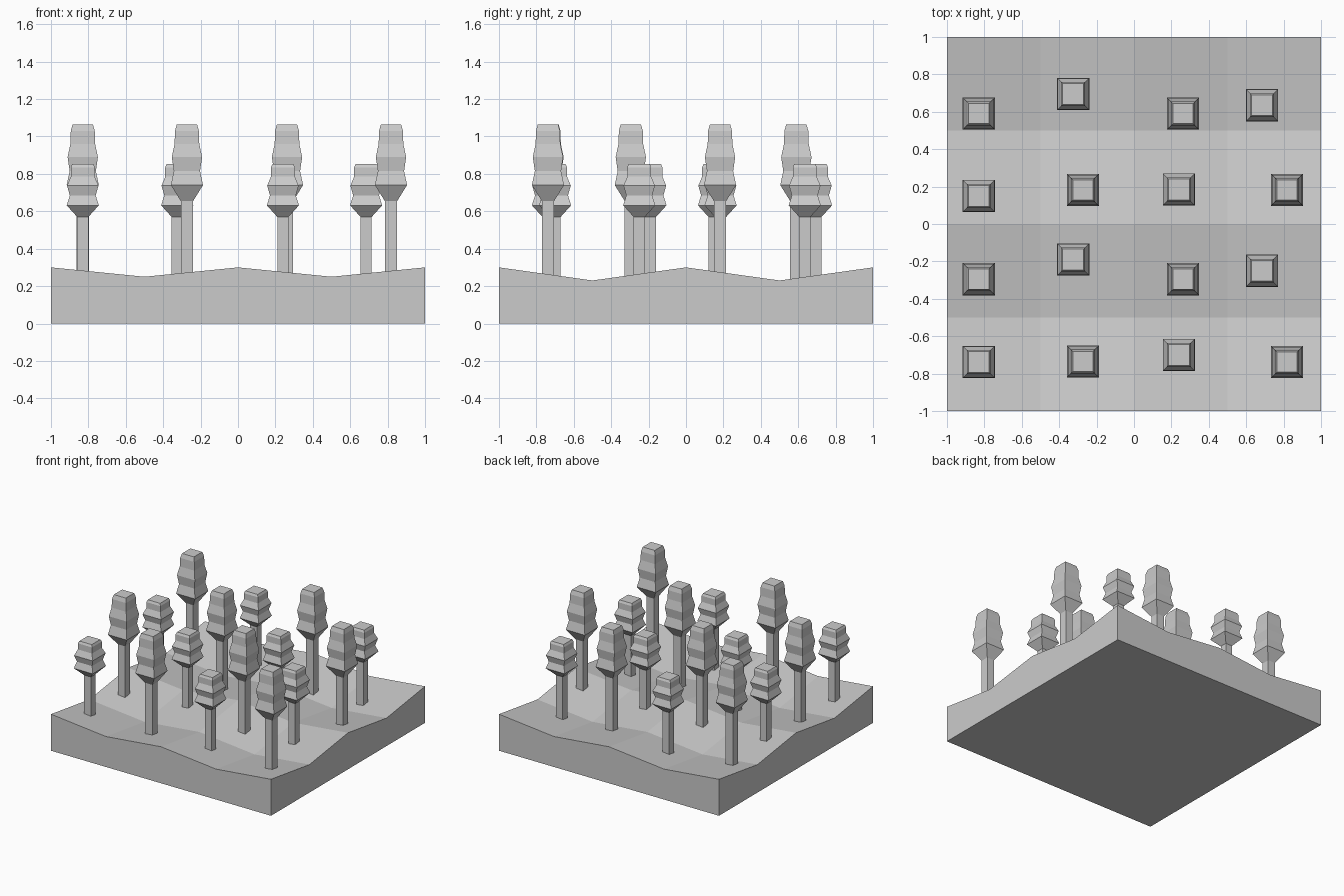
import bpy, bmesh

if "Cube" in bpy.data.objects:
    bpy.data.objects.remove(bpy.data.objects["Cube"])


def ground_z(x, y):
    """Folded ground: ridges on whole units, valleys on halves."""
    fold = lambda t: 1 - abs(abs(t) - 0.5) * 2
    return 0.30 - 0.05 * fold(x) - 0.07 * fold(y)


def finish(bm, name):
    bmesh.ops.recalc_face_normals(bm, faces=bm.faces)
    mesh = bpy.data.meshes.new(name)
    bm.to_mesh(mesh)
    bm.free()
    obj = bpy.data.objects.new(name, mesh)
    bpy.context.collection.objects.link(obj)
    return obj


# Ground block: folded 4 x 4 grid with skirt and flat base
bm = bmesh.new()
bmesh.ops.create_grid(bm, x_segments=4, y_segments=4, size=1)
low = bmesh.ops.extrude_face_region(bm, geom=bm.faces[:], use_keep_orig=True)
raised = [e for e in low["geom"] if isinstance(e, bmesh.types.BMVert)]
for v in raised:
    v.co.z = ground_z(v.co.x, v.co.y)
finish(bm, "ground")


def stack(name, x, y, profile):
    """Closed square-section solid from (half width, z) rings."""
    bm = bmesh.new()
    rings = [[bm.verts.new((x + sx * r, y + sy * r, z))
              for sx, sy in ((-1, -1), (1, -1), (1, 1), (-1, 1))]
             for r, z in profile]
    for a, b in zip(rings, rings[1:]):
        for i in range(4):
            j = (i + 1) % 4
            bm.faces.new((a[i], a[j], b[j], b[i]))
    bm.faces.new(rings[0])
    bm.faces.new(rings[-1])
    return finish(bm, name)


# Crown profiles, from trunk junction to top
TALL = [(0.033, 0.655), (0.086, 0.74), (0.070, 0.815), (0.081, 0.89),
        (0.066, 0.96), (0.064, 1.03), (0.054, 1.065)]
SHORT = [(0.030, 0.57), (0.086, 0.632), (0.069, 0.685), (0.084, 0.737),
         (0.064, 0.785), (0.064, 0.835), (0.056, 0.853)]

# Tree positions, back row to front row
ROWS = [
    [(-.83, .59), (-.325, .695), (.262, .59), (.685, .635)],
    [(-.83, .15), (-.273, .182), (.24, .185), (.818, .182)],
    [(-.83, -.295), (-.325, -.19), (.262, -.295), (.685, -.25)],
    [(-.83, -.738), (-.273, -.735), (.24, -.70), (.818, -.738)],
]

# Tall and short trees alternate like a checkerboard
for r, row in enumerate(ROWS):
    for c, (x, y) in enumerate(row):
        tall = (r + c) % 2 == 0
        crown = TALL if tall else SHORT
        kind = "tall" if tall else "short"
        half, top = crown[0]
        root = [(half, ground_z(x, y) - 0.03)]
        stack(f"{kind}_tree_{r + 1}_{c + 1}", x, y, root + crown)
